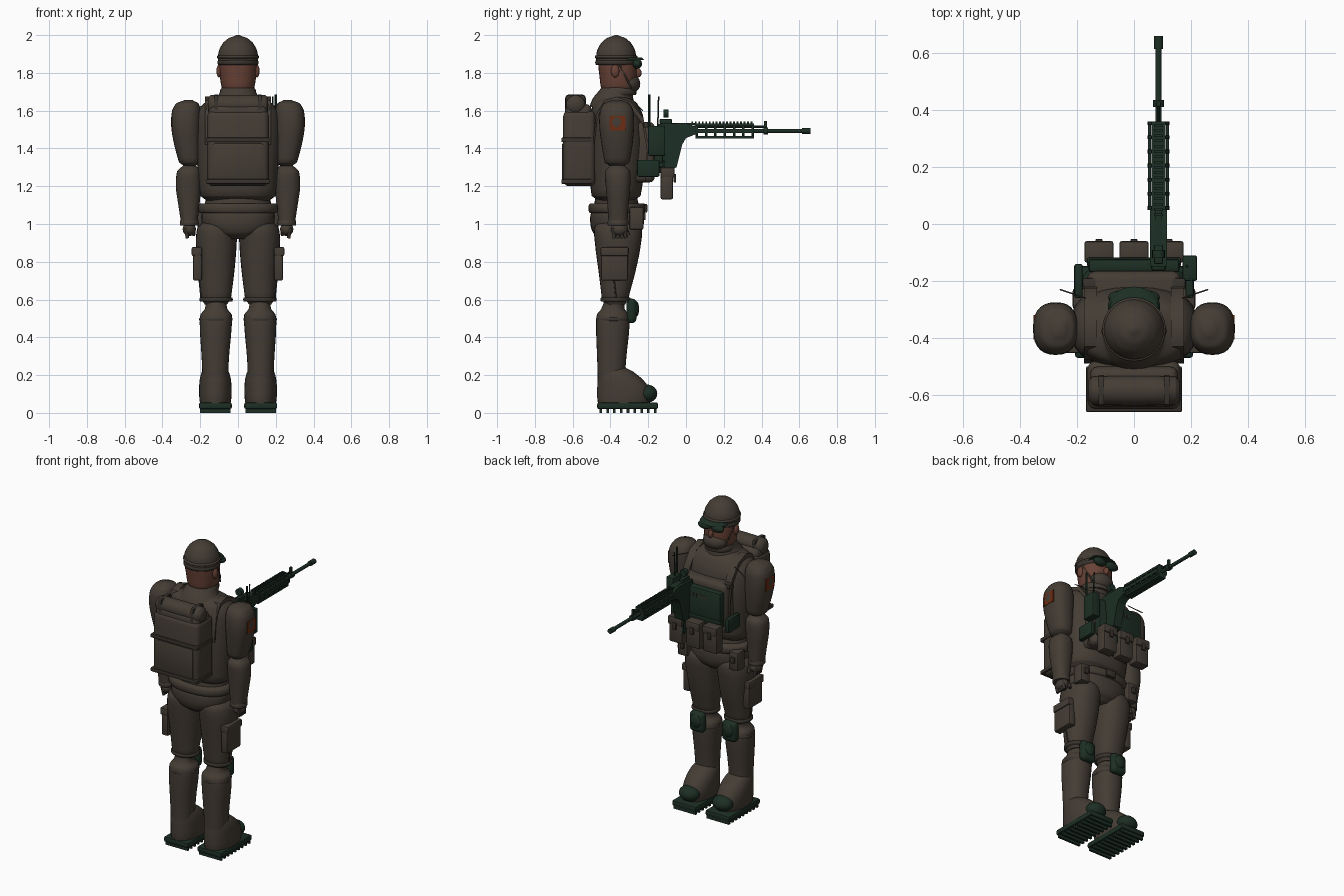
import bpy, bmesh, math
from mathutils import Vector, Matrix


def material(name, rgb):
    m = bpy.data.materials.new(name)
    m.diffuse_color = (*rgb, 1)
    return m


CLOTH = material("brown cloth", (0.058, 0.046, 0.035))
DARK = material("dark brown webbing", (0.040, 0.033, 0.026))
GREEN = material("dark green", (0.012, 0.028, 0.018))
SKIN = material("skin", (0.14, 0.055, 0.037))
PATCH = material("rust patch", (0.15, 0.025, 0.006))


def finish(name, bm, mat, angle=40):
    bmesh.ops.recalc_face_normals(bm, faces=bm.faces)
    me = bpy.data.meshes.new(name)
    bm.to_mesh(me)
    bm.free()
    me.materials.append(mat)
    me.shade_smooth()
    me.set_sharp_from_angle(angle=math.radians(angle))
    ob = bpy.data.objects.new(name, me)
    bpy.context.collection.objects.link(ob)
    return ob


def loft(name, rings, mat, p=2.0, n=28, steps=4):
    """Smooth body from rings (z, cx, cy, rx, ry)."""
    R = [Vector(r) for r in rings]
    rows = []
    for i in range(len(R) - 1):
        a, b, c, d = R[max(i - 1, 0)], R[i], R[i + 1], R[min(i + 2, len(R) - 1)]
        for k in range(steps):
            t = k / steps
            q = 0.5 * (2 * b + (c - a) * t + (2 * a - 5 * b + 4 * c - d) * t * t
                       + (3 * b - a - 3 * c + d) * t ** 3)
            q[0] = b[0] + (c[0] - b[0]) * t
            rows.append(q)
    rows.append(R[-1])
    bm = bmesh.new()
    loops = []
    for z, cx, cy, rx, ry in rows:
        ring = []
        for j in range(n):
            c, s = math.cos(math.tau * j / n), math.sin(math.tau * j / n)
            ring.append(bm.verts.new((cx + rx * math.copysign(abs(c) ** (2 / p), c),
                                      cy + ry * math.copysign(abs(s) ** (2 / p), s), z)))
        loops.append(ring)
    for a, b in zip(loops, loops[1:]):
        for j in range(n):
            bm.faces.new((a[j], a[(j + 1) % n], b[(j + 1) % n], b[j]))
    bm.faces.new(loops[0])
    bm.faces.new(loops[-1])
    return finish(name, bm, mat, 60)


def box(name, x, y, z, mat, bevel=0.0, seg=2):
    """Box from (min, max) spans, optionally rounded."""
    bm = bmesh.new()
    bmesh.ops.create_cube(bm, size=1)
    for v in bm.verts:
        v.co = [(s[0] + s[1]) / 2 + c * abs(s[1] - s[0]) for c, s in zip(v.co, (x, y, z))]
    if bevel:
        bmesh.ops.bevel(bm, geom=bm.edges[:], offset=bevel, segments=seg, profile=0.5, affect='EDGES')
    return finish(name, bm, mat)


def ball(name, c, r, mat):
    bm = bmesh.new()
    bmesh.ops.create_uvsphere(bm, u_segments=24, v_segments=14, radius=1,
                              matrix=Matrix.Translation(c) @ Matrix.Diagonal((*r, 1)))
    return finish(name, bm, mat)


def rod(name, a, b, r, mat, r2=None, n=16):
    a, b = Vector(a), Vector(b)
    rot = (b - a).to_track_quat('Z', 'Y').to_matrix().to_4x4()
    bm = bmesh.new()
    bmesh.ops.create_cone(bm, cap_ends=True, segments=n, radius1=r, radius2=r if r2 is None else r2,
                          depth=(b - a).length, matrix=Matrix.Translation((a + b) / 2) @ rot)
    return finish(name, bm, mat)


def extrude_x(name, pts, x, mat):
    """Side profile of (y, z) points extruded along x."""
    bm = bmesh.new()
    f = bm.faces.new([bm.verts.new((x[0], *p)) for p in pts])
    g = bmesh.ops.extrude_face_region(bm, geom=[f])['geom']
    bmesh.ops.translate(bm, vec=(x[1] - x[0], 0, 0), verts=[v for v in g if isinstance(v, bmesh.types.BMVert)])
    return finish(name, bm, mat)


def band(name, z, c, rx, ry, h, mat, p=2.0):
    e = h / 2
    return loft(name, [(z - e, *c, rx * .96, ry * .96), (z - e * .6, *c, rx, ry),
                       (z + e * .6, *c, rx, ry), (z + e, *c, rx * .96, ry * .96)], mat, p, steps=2)


# Head, helmet, goggles and face scarf
loft("head", [(1.69, 0, -.36, .06, .07), (1.72, 0, -.36, .085, .09), (1.78, 0, -.36, .096, .098),
              (1.85, 0, -.365, .1, .1), (1.91, 0, -.37, .09, .09)], SKIN, 2.2)
ball("nose", (0, -.255, 1.80), (.014, .02, .024), SKIN)
ball("face_scarf", (0, -.305, 1.742), (.08, .063, .055), CLOTH)
loft("helmet", [(1.85, 0, -.37, .104, .104), (1.88, 0, -.37, .106, .106), (1.92, 0, -.37, .1, .1),
                (1.96, 0, -.37, .078, .078), (1.985, 0, -.37, .048, .048), (2.0, 0, -.37, .008, .008)], CLOTH)
band("helmet_rim", 1.885, (0, -.37), .111, .112, .016, CLOTH)
band("goggle_strap", 1.855, (0, -.37), .109, .11, .024, DARK)
loft("helmet_brim", [(1.868, 0, -.29, .092, .07), (1.882, 0, -.295, .085, .06)], GREEN)
for s in (-1, 1):
    ball(f"ear_{s}", (s * .1, -.375, 1.81), (.014, .022, .034), SKIN)
    ball(f"goggle_lens_{s}", (s * .046, -.258, 1.848), (.045, .025, .026), GREEN)
    rod(f"chin_strap_{s}", (s * .102, -.36, 1.86), (s * .075, -.29, 1.72), .005, DARK)

# Neck collar and torso
loft("collar", [(1.62, 0, -.39, .15, .12), (1.67, 0, -.385, .11, .105), (1.72, 0, -.365, .088, .085),
                (1.745, 0, -.36, .075, .075)], CLOTH)
band("neck_roll", 1.70, (0, -.355), .094, .092, .035, CLOTH)
loft("torso", [(1.125, 0, -.37, .17, .10), (1.15, 0, -.37, .20, .13), (1.3, 0, -.365, .215, .147),
               (1.45, 0, -.36, .225, .15), (1.58, 0, -.367, .218, .138), (1.64, 0, -.375, .18, .115),
               (1.675, 0, -.38, .10, .08)], CLOTH, 2.4)
box("vest_front", (-.165, .165), (-.29, -.165), (1.22, 1.54), CLOTH, .03, 3)
for s in (-1, 1):
    box(f"vest_side_plate_{s}", (s * .18, s * .21), (-.26, -.14), (1.25, 1.34), GREEN, .008)
    # Shoulder strap running from the back over the shoulder to the vest
    path = [(-.49, 1.45), (-.475, 1.58), (-.43, 1.655), (-.37, 1.675), (-.29, 1.645), (-.225, 1.56), (-.2, 1.42), (-.21, 1.25)]
    extrude_x(f"shoulder_strap_{s}", path + [(y * .96 - .015, z - .03) for y, z in reversed(path)],
              (s * .13, s * .175), CLOTH)
    box(f"strap_buckle_{s}", (s * .125, s * .18), (-.225, -.19), (1.51, 1.54), DARK, .005)
    rod(f"shoulder_cord_{s}", (s * .17, -.26, 1.63), (s * .26, -.23, 1.6), .003, DARK, n=6)

# Chest panel, magazine pouches, radio
box("chest_panel", (-.16, .16), (-.17, -.122), (1.27, 1.5), GREEN, .012)
for i in range(5):
    box(f"panel_slot_{i}", (-.06 + i * .022, -.048 + i * .022), (-.125, -.119), (1.44, 1.46), DARK)
box("panel_lower_rail", (-.165, .165), (-.15, -.118), (1.30, 1.325), GREEN, .006)
for i, cx in enumerate((-.123, 0, .123)):
    box(f"chest_pouch_{i}", (cx - .049, cx + .049), (-.135, -.068), (1.13, 1.29), CLOTH, .01)
    box(f"chest_pouch_lid_{i}", (cx - .051, cx + .051), (-.135, -.06), (1.245, 1.30), CLOTH, .008)
    box(f"chest_pouch_clip_{i}", (cx - .012, cx + .012), (-.065, -.053), (1.22, 1.265), DARK, .003)
box("radio", (.17, .222), (-.2, -.11), (1.36, 1.52), GREEN, .008)
rod("radio_antenna", (.2, -.195, 1.5), (.2, -.195, 1.685), .006, GREEN, n=8)
rod("radio_aerial", (.185, -.15, 1.5), (.185, -.145, 1.675), .004, GREEN, n=8)

# Belt and hips
loft("waist", [(1.04, 0, -.365, .185, .13), (1.15, 0, -.37, .17, .11)], CLOTH)
loft("hips", [(.92, 0, -.365, .07, .09), (.95, 0, -.365, .14, .125), (.99, 0, -.365, .185, .14),
              (1.04, 0, -.365, .195, .142), (1.07, 0, -.365, .19, .135)], CLOTH, 2.3)
band("belt", 1.083, (0, -.365), .212, .15, .05, CLOTH, 2.3)
box("belt_buckle", (-.035, .035), (-.225, -.205), (1.06, 1.106), DARK, .006)

# Arms, hands and legs, both sides
for s in (-1, 1):
    loft(f"upper_arm_{s}", [(1.305, s * .255, -.365, .03, .035), (1.325, s * .257, -.365, .055, .065),
                            (1.42, s * .268, -.365, .07, .082), (1.52, s * .275, -.367, .079, .092),
                            (1.60, s * .273, -.367, .076, .088), (1.64, s * .268, -.367, .058, .066),
                            (1.657, s * .262, -.367, .02, .024)], CLOTH, 2.4)
    box(f"arm_patch_{s}", (s * .345, s * .353), (-.405, -.32), (1.495, 1.572), PATCH)
    loft(f"forearm_{s}", [(1.0, s * .258, -.36, .044, .05), (1.1, s * .26, -.36, .056, .056),
                          (1.2, s * .262, -.36, .067, .065), (1.28, s * .26, -.362, .062, .066),
                          (1.315, s * .257, -.363, .03, .035)], CLOTH, 2.3)
    band(f"glove_cuff_{s}", 1.005, (s * .258, -.36), .05, .055, .026, CLOTH)
    ball(f"hand_{s}", (s * .258, -.353, .972), (.035, .046, .036), CLOTH)
    for i in range(4):
        y = -.385 + i * .02
        rod(f"finger_{s}_{i}", (s * .275, y, .98), (s * .268, y + .006, .925), .011, DARK, .009, 10)
    rod(f"thumb_{s}", (s * .235, -.325, .985), (s * .235, -.305, .94), .011, DARK, .009, 10)
    # Thigh, knee, shin
    loft(f"thigh_{s}", [(.575, s * .117, -.375, .06, .055), (.60, s * .116, -.375, .078, .07),
                        (.75, s * .114, -.365, .095, .098), (.9, s * .115, -.36, .108, .122),
                        (.98, s * .11, -.36, .105, .125), (1.02, s * .1, -.36, .08, .1)], CLOTH, 2.2)
    loft(f"shin_{s}", [(.18, s * .12, -.395, .068, .072), (.3, s * .12, -.393, .073, .078),
                       (.45, s * .118, -.388, .084, .088), (.52, s * .116, -.387, .083, .085),
                       (.55, s * .116, -.387, .06, .062), (.59, s * .116, -.38, .055, .055)], CLOTH, 2.2)
    band(f"knee_strap_{s}", .60, (s * .116, -.373), .088, .08, .022, DARK)
    band(f"shin_strap_{s}", .495, (s * .117, -.386), .088, .091, .018, DARK)
    box(f"knee_pad_{s}", (s * .065, s * .167), (-.315, -.262), (.475, .605), GREEN, .024, 3)
    ball(f"knee_cap_{s}", (s * .116, -.27, .55), (.038, .022, .045), GREEN)
    # Thigh pouch and hip pouch
    box(f"thigh_pouch_{s}", (s * .19, s * .238), (-.45, -.308), (.70, .87), CLOTH, .01)
    box(f"thigh_pouch_lid_{s}", (s * .19, s * .245), (-.453, -.305), (.83, .878), CLOTH, .008)
    rod(f"pouch_strap_{s}", (s * .205, -.38, .7), (s * .195, -.37, .6), .004, DARK, n=6)
    box(f"hip_pouch_{s}", (s * .15, s * .215), (-.30, -.225), (.97, 1.09), CLOTH, .01)
    box(f"hip_pouch_clip_{s}", (s * .17, s * .195), (-.23, -.214), (1.02, 1.06), DARK, .003)
    # Boot
    loft(f"boot_{s}", [(.04, s * .12, -.33, .08, .135), (.08, s * .12, -.328, .085, .142),
                       (.13, s * .12, -.332, .086, .138), (.18, s * .12, -.35, .082, .118),
                       (.22, s * .12, -.372, .07, .09), (.25, s * .12, -.385, .045, .05)], CLOTH, 2.2)
    ball(f"toe_cap_{s}", (s * .12, -.207, .102), (.066, .055, .048), GREEN)
    box(f"sole_{s}", (s * .033, s * .207), (-.47, -.148), (.02, .055), GREEN, .01)
    for i in range(9):
        y = -.458 + i * .036
        box(f"cleat_{s}_{i}", (s * .04, s * .2), (y, y + .014), (0, .025), GREEN)
    for i in range(3):
        z = .165 + i * .025
        y = -.225 - i * .035
        rod(f"boot_lace_{s}_{i}", (s * .09, y - .01, z), (s * .15, y - .01, z), .005, DARK, n=8)

# Backpack
box("backpack", (-.163, .163), (-.65, -.48), (1.2, 1.6), CLOTH, .03, 3)
box("backpack_lid", (-.155, .155), (-.64, -.5), (1.54, 1.635), CLOTH, .03, 3)
box("backpack_pocket", (-.135, .135), (-.657, -.62), (1.23, 1.43), CLOTH, .012)
loft("bedroll", [(-.16, 0, 0, .035, .035), (-.145, 0, 0, .05, .05), (.145, 0, 0, .05, .05),
                 (.16, 0, 0, .035, .035)], CLOTH).matrix_world = \
    Matrix.Translation((0, -.585, 1.632)) @ Matrix.Rotation(math.pi / 2, 4, 'Y')
for z in (1.225, 1.445):
    box(f"backpack_strap_{z}", (-.168, .168), (-.66, -.5), (z - .012, z + .012), DARK, .004)
for s in (-1, 1):
    box(f"bedroll_strap_{s}", (s * .105, s * .125), (-.64, -.53), (1.58, 1.686), DARK, .02)

# Rifle
RX = .086
extrude_x("rifle_receiver", [(-.15, 1.46), (-.15, 1.53), (0, 1.535), (.05, 1.515), (.05, 1.475), (0, 1.455),
                             (-.02, 1.42), (-.05, 1.30), (-.115, 1.27), (-.11, 1.42)], (RX - .029, RX + .029), GREEN)
box("rifle_magazine", (RX - .02, RX + .02), (-.13, -.07), (1.2, 1.36), GREEN, .006)
box("rifle_stock", (RX - .025, RX + .025), (-.165, -.1), (1.33, 1.52), GREEN, .01)
rod("rifle_barrel", (RX, 0, 1.493), (RX, .655, 1.493), .011, GREEN)
rod("rifle_muzzle", (RX, .615, 1.493), (RX, .66, 1.493), .016, GREEN)
rod("gas_block", (RX, .41, 1.493), (RX, .435, 1.493), .019, GREEN)
box("front_sight", (RX - .008, RX + .008), (.412, .43), (1.5, 1.545), GREEN, .003)
rod("gas_tube", (RX, .04, 1.515), (RX, .42, 1.515), .006, GREEN, n=8)
for name, x, z in (("top", (-.025, .025), (1.52, 1.533)), ("bottom", (-.025, .025), (1.452, 1.465)),
                   ("left", (-.036, -.026), (1.482, 1.504)), ("right", (.026, .036), (1.482, 1.504))):
    box(f"handguard_rail_{name}", (RX + x[0], RX + x[1]), (.05, .36), z, GREEN)
for i in range(7):
    y = .05 + i * .0495
    rod(f"handguard_ring_{i}", (RX, y, 1.493), (RX, y + .013, 1.493), .038, GREEN, n=12)
for i in range(18):
    y = .028 + i * .0185
    box(f"rail_tooth_{i}", (RX - .016, RX + .016), (y, y + .009), (1.53, 1.542), GREEN)
box("rail_bridge", (RX - .012, RX + .012), (-.1, .05), (1.525, 1.535), GREEN)
box("sight_mount", (RX - .016, RX + .016), (-.14, -.075), (1.53, 1.555), GREEN, .004)
rod("rifle_sight", (RX, -.12, 1.585), (RX, -.092, 1.585), .022, GREEN)
